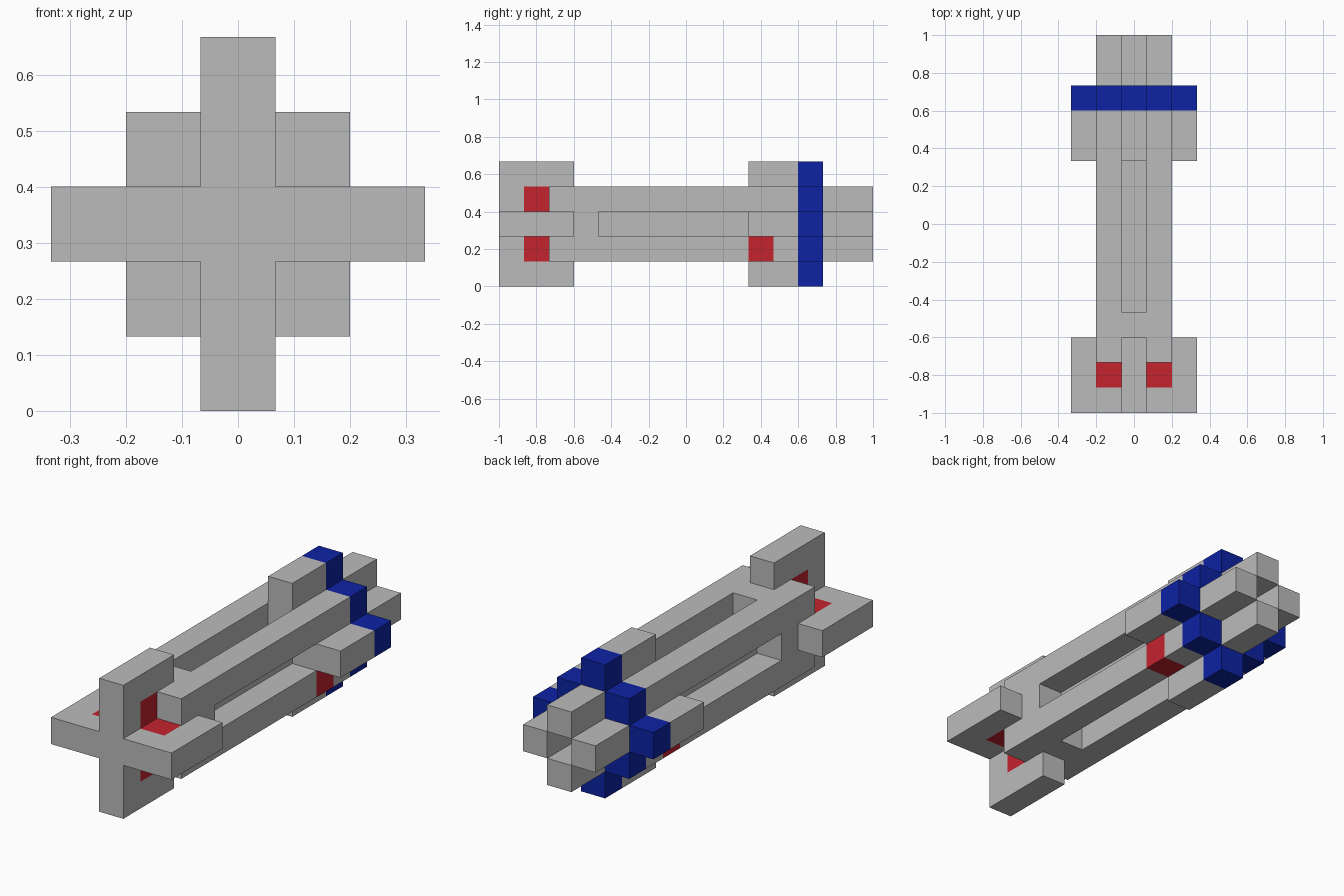
import bpy, bmesh

if "Cube" in bpy.data.objects:
    bpy.data.objects.remove(bpy.data.objects["Cube"], do_unlink=True)

U = 2 / 15            # one block
MID = 2.5 * U         # height of the centre line


def material(name, rgb):
    m = bpy.data.materials.new(name)
    m.use_nodes = True
    col = (*rgb, 1)
    m.diffuse_color = col
    m.node_tree.nodes["Principled BSDF"].inputs["Base Color"].default_value = col
    return m


GREY = material("hull_grey", (0.50, 0.50, 0.50))
BLUE = material("band_blue", (0.004, 0.016, 0.37))
RED = material("light_red", (0.55, 0.017, 0.027))


def prism(name, profile, start, end, mat):
    """Extrude an (x, z) profile, in blocks, along y from row start to row end."""
    bm = bmesh.new()
    y0, y1 = start * U - 1, end * U - 1
    face = bm.faces.new([bm.verts.new((x * U, y0, z * U + MID)) for x, z in profile])
    ext = bmesh.ops.extrude_face_region(bm, geom=[face], use_keep_orig=True)
    for v in ext["geom"]:
        if isinstance(v, bmesh.types.BMVert):
            v.co.y = y1
    bmesh.ops.recalc_face_normals(bm, faces=bm.faces)
    me = bpy.data.meshes.new(name)
    bm.to_mesh(me)
    bm.free()
    me.materials.append(mat)
    ob = bpy.data.objects.new(name, me)
    bpy.context.collection.objects.link(ob)
    return ob


def around(quarter):
    """Repeat a quarter of a profile four times around the centre."""
    pts, out = list(quarter), []
    for _ in range(4):
        out += pts
        pts = [(z, -x) for x, z in pts]
    return out


def cell(x, z):
    return [(x - .5, z - .5), (x + .5, z - .5), (x + .5, z + .5), (x - .5, z + .5)]


def plus(reach):
    return around([(.5, reach), (.5, .5), (reach, .5)])


SQUARE = around([(1.5, 1.5)])
STEPPED = around([(.5, 2.5), (.5, 1.5), (1.5, 1.5), (1.5, .5), (2.5, .5)])
SIDES = {"top": (0, 1), "left": (1, 0), "bottom": (0, -1), "right": (-1, 0)}
CORNERS = {"upper_left": (1, 1), "lower_left": (1, -1),
           "lower_right": (-1, -1), "upper_right": (-1, 1)}

# Nose: wide cross, red inner cross behind it, then a solid collar
prism("nose_cross", plus(2.5), 0, 1, GREY)
prism("nose_lights", plus(1.5), 1, 2, RED)
prism("front_collar", SQUARE, 2, 4, GREY)

# Body: central core with four corner rails, leaving a slot on each side
prism("body_core", cell(0, 0), 4, 10, GREY)
for name, (x, z) in CORNERS.items():
    prism(name + "_rail", cell(x, z), 4, 10, GREY)
    # Rear collar corners, the lower two are lights
    lower = z < 0
    prism(name + ("_rear_light" if lower else "_collar_corner"), cell(x, z), 10, 11,
          RED if lower else GREY)

# Rear collar and blue band
prism("rear_collar_cross", plus(1.5), 10, 11, GREY)
prism("rear_collar", SQUARE, 11, 12, GREY)
prism("blue_band", STEPPED, 12, 13, BLUE)

# Fins and exhaust bars on all four sides
for name, (x, z) in SIDES.items():
    prism(name + "_front_fin", cell(2 * x, 2 * z), 1, 3, GREY)
    prism(name + "_rear_fin", cell(2 * x, 2 * z), 10, 12, GREY)
    prism(name + "_exhaust_bar", cell(x, z), 13, 15, GREY)
